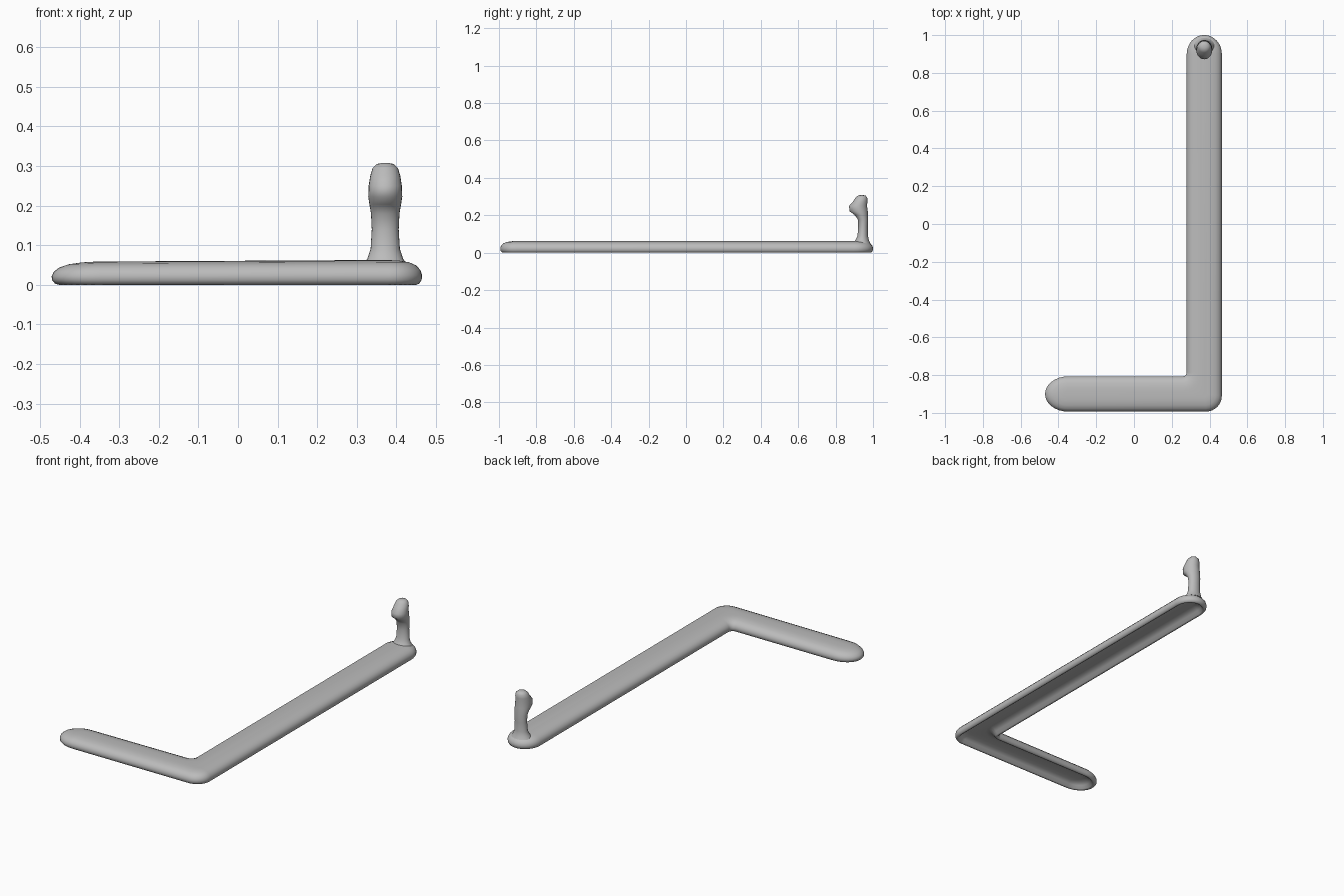
import bpy
import bmesh
from math import pi, sin, cos

cube = bpy.data.objects.get("Cube")
if cube:
    bpy.data.objects.remove(cube)

# One plain grey for everything
grey = bpy.data.materials.new("plain grey")
grey.use_nodes = True
grey.diffuse_color = (0.5, 0.5, 0.5, 1)
grey.node_tree.nodes["Principled BSDF"].inputs["Base Color"].default_value = (0.5, 0.5, 0.5, 1)

ARM_X, ARM_Y = 0.372, -0.9      # centre lines of the long and short arms
TIP_X, BACK_Y = -0.35, 0.9      # where the rounded ends begin


def arc(cx, cy, rx, ry, start, end, steps):
    angles = [start + (end - start) * i / steps for i in range(steps + 1)]
    return [(cx + rx * cos(a), cy + ry * sin(a)) for a in angles]


def outline(w):
    """L-shaped plan, w to each side of the centre lines."""
    r = w * 0.9                  # outer corner
    f = 0.115 - w                # inner fillet
    pts = arc(ARM_X, BACK_Y, w, w * 1.08, 0, pi, 16)
    pts += arc(ARM_X - w - f, ARM_Y + w + f, f, f, 0, -pi / 2, 5)
    pts += arc(TIP_X, ARM_Y, w * 1.3, w, pi / 2, 3 * pi / 2, 16)
    pts += arc(ARM_X + w - r, ARM_Y - w + r, r, r, -pi / 2, 0, 8)
    return pts


def loft(name, rings):
    """Skin closed rings of 3D points, capping both ends."""
    bm = bmesh.new()
    loops = [[bm.verts.new(p) for p in ring] for ring in rings]
    n = len(loops[0])
    for a, b in zip(loops, loops[1:]):
        for i in range(n):
            j = (i + 1) % n
            bm.faces.new((a[i], a[j], b[j], b[i]))
    bm.faces.new(loops[0][::-1])
    bm.faces.new(loops[-1])
    bmesh.ops.recalc_face_normals(bm, faces=bm.faces)
    mesh = bpy.data.meshes.new(name)
    bm.to_mesh(mesh)
    bm.free()
    mesh.materials.append(grey)
    obj = bpy.data.objects.new(name, mesh)
    bpy.context.collection.objects.link(obj)
    bpy.ops.object.select_all(action='DESELECT')
    obj.select_set(True)
    bpy.context.view_layer.objects.active = obj
    bpy.ops.object.shade_smooth_by_angle(angle=1.0)
    return obj


# Bent bar: half section from the hollow underside, round the rim, to the top
section = [(0.02, 0.035), (0.045, 0.032), (0.062, 0.02), (0.072, 0.004),
           (0.079, 0), (0.086, 0.003), (0.092, 0.012), (0.093, 0.024),
           (0.089, 0.037), (0.078, 0.049), (0.06, 0.057), (0.035, 0.061), (0.015, 0.062)]


def bar_ring(w, z):
    # the upper surface sinks gently towards the free tip
    ring = []
    for x, y in outline(w):
        t = max(0, (-0.1 - x) / 0.37)
        ring.append((x, y, z * (1 - 0.12 * t * t)))
    return ring


loft("bent_bar", [bar_ring(w, z) for w, z in section])

# Upright peg with flared foot and forward-leaning knob: height, centre y, radii
peg = [(0.05, 0.94, 0.056, 0.046), (0.066, 0.942, 0.045, 0.036),
       (0.09, 0.945, 0.037, 0.028), (0.14, 0.947, 0.034, 0.026),
       (0.18, 0.946, 0.036, 0.028), (0.203, 0.936, 0.04, 0.036),
       (0.222, 0.923, 0.043, 0.049), (0.25, 0.92, 0.042, 0.048),
       (0.275, 0.932, 0.038, 0.038), (0.295, 0.938, 0.032, 0.031),
       (0.305, 0.94, 0.021, 0.021), (0.308, 0.94, 0.008, 0.008)]
rings = [[(x, y, z) for x, y in arc(0.372, cy, rx, ry, 0, 2 * pi * 23 / 24, 23)]
         for z, cy, rx, ry in peg]
loft("upright_peg", rings)
